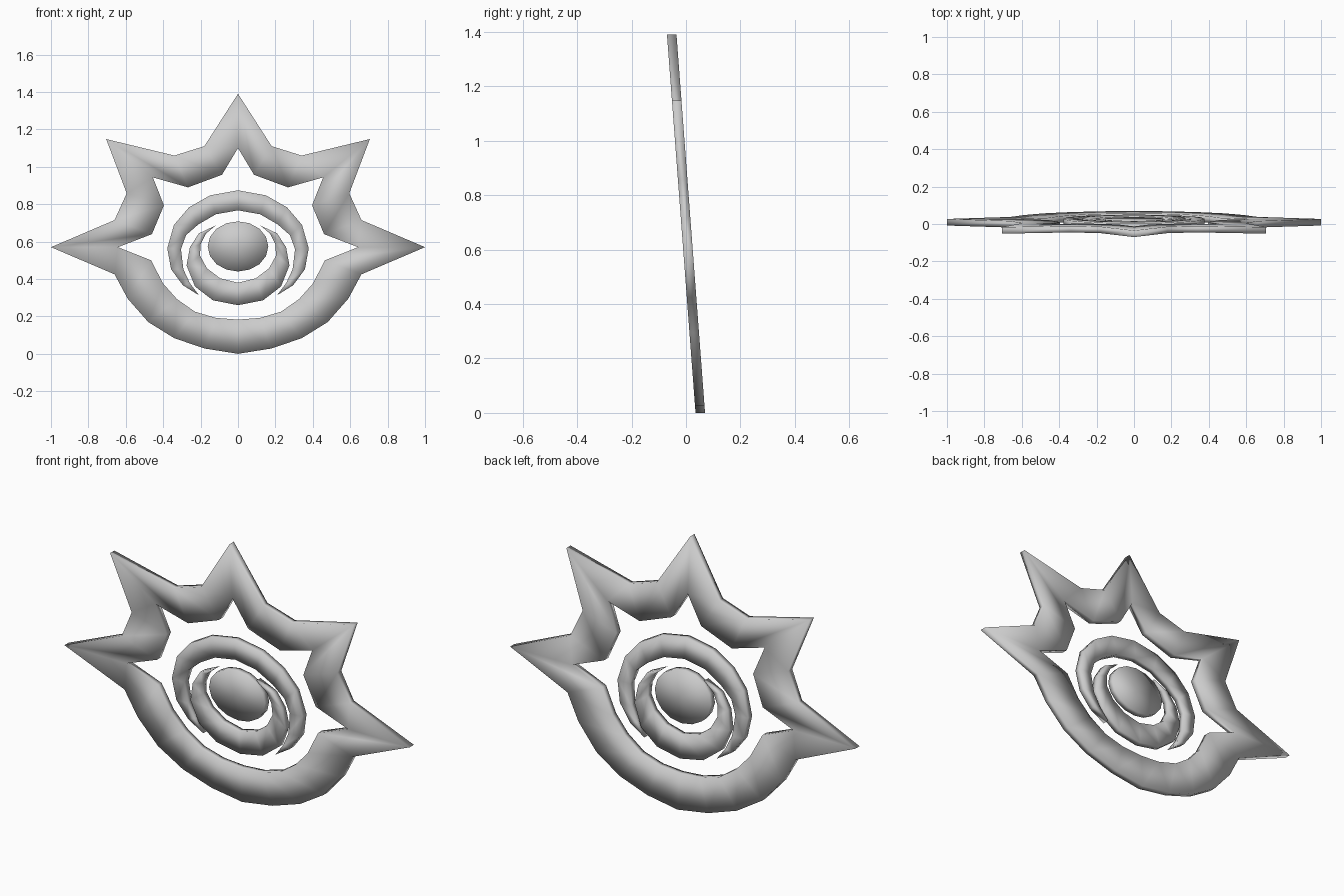
import bpy
import bmesh
import math

THICK = 0.035      # depth of the plate
LEAN = 0.0755      # backward shift per unit of height
CENTRE_Z = 0.574

if "Cube" in bpy.data.objects:
    bpy.data.objects.remove(bpy.data.objects["Cube"], do_unlink=True)

grey = bpy.data.materials.new("plain grey")
grey.use_nodes = True
COLOUR = (0.6, 0.6, 0.6, 1)
grey.diffuse_color = COLOUR
grey.node_tree.nodes["Principled BSDF"].inputs["Base Color"].default_value = COLOUR


def mirrored(half):
    """Complete a right-hand run of points that starts on the centre line."""
    return [(-x, z) for x, z in reversed(half[1:])] + half


def plate(name, faces):
    """Leaning slab from flat faces given as lists of (x, z) points."""
    bm = bmesh.new()
    verts = {}
    for face in faces:
        points = list(dict.fromkeys(face))
        for x, z in points:
            if (x, z) not in verts:
                y = 0.0525 - THICK / 2 - LEAN * z
                verts[x, z] = bm.verts.new((x, y, z))
        bm.faces.new([verts[p] for p in points])
    front = list(bm.faces)
    result = bmesh.ops.extrude_face_region(bm, geom=front, use_keep_orig=True)
    back = [g for g in result["geom"] if isinstance(g, bmesh.types.BMVert)]
    bmesh.ops.translate(bm, verts=back, vec=(0, THICK, 0))
    bmesh.ops.recalc_face_normals(bm, faces=bm.faces)
    for f in bm.faces:
        f.smooth = True
    mesh = bpy.data.meshes.new(name)
    bm.to_mesh(mesh)
    bm.free()
    mesh.materials.append(grey)
    obj = bpy.data.objects.new(name, mesh)
    bpy.context.collection.objects.link(obj)
    return obj


def band(name, outer, inner):
    """Symmetric band of quads between an outer and an inner run."""
    a, b = mirrored(outer), mirrored(inner)
    plate(name, [[a[i], a[i + 1], b[i + 1], b[i]] for i in range(len(a) - 1)])


# Spiked outer ring, from the top spike round to the bottom
band("spiked_ring",
     [(0, 1.39), (0.18, 1.11), (0.34, 1.06), (0.705, 1.148), (0.595, 0.858),
      (0.66, 0.715), (1, 0.57), (0.66, 0.425), (0.59, 0.295), (0.48, 0.17),
      (0.34, 0.083), (0.176, 0.028), (0, 0)],
     [(0, 1.1), (0.086, 0.957), (0.267, 0.89), (0.455, 0.943), (0.396, 0.794),
      (0.46, 0.64), (0.642, 0.57), (0.465, 0.5), (0.4, 0.375), (0.326, 0.292),
      (0.23, 0.225), (0.118, 0.192), (0, 0.183)])

# Upper crescent, ending in points low on each side
band("upper_crescent",
     [(0, 0.874), (0.15, 0.847), (0.262, 0.783), (0.342, 0.69), (0.378, 0.564),
      (0.358, 0.452), (0.294, 0.366), (0.209, 0.313)],
     [(0, 0.767), (0.118, 0.746), (0.212, 0.692), (0.278, 0.634), (0.305, 0.56),
      (0.292, 0.452), (0.257, 0.377), (0.209, 0.313)])

# Lower crescent, ending in points high on each side
band("lower_crescent",
     [(0, 0.26), (0.134, 0.286), (0.23, 0.36), (0.275, 0.473), (0.257, 0.57),
      (0.209, 0.644), (0.118, 0.687)],
     [(0, 0.38), (0.096, 0.404), (0.166, 0.457), (0.203, 0.525), (0.2, 0.585),
      (0.172, 0.642), (0.118, 0.687)])

# Central oval disc
SIDES = 16
rim = [(0.162 * math.cos(math.tau * i / SIDES),
        CENTRE_Z + 0.134 * math.sin(math.tau * i / SIDES)) for i in range(SIDES)]
plate("centre_disc", [[rim[i], rim[(i + 1) % SIDES], (0, CENTRE_Z)]
                      for i in range(SIDES)])
